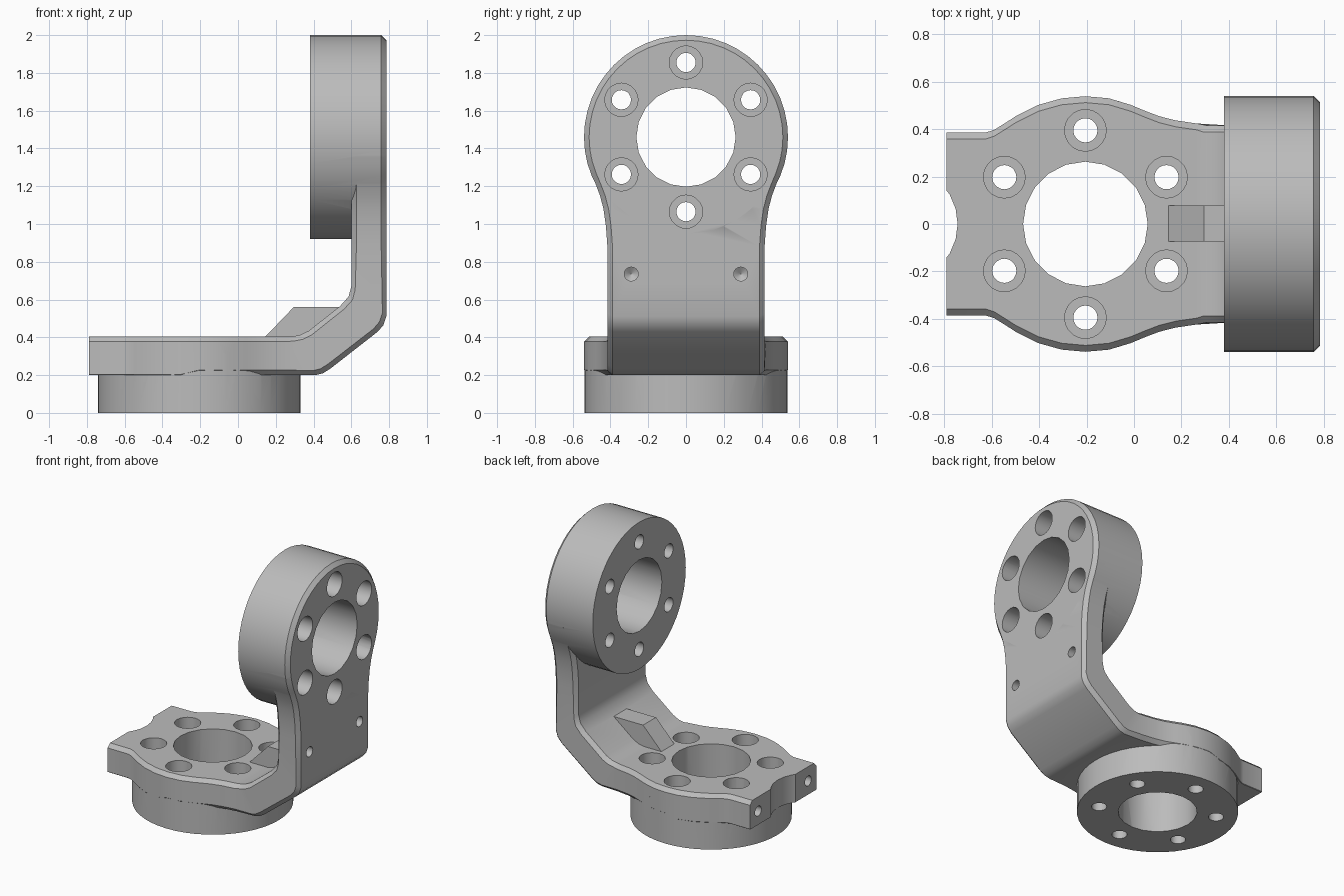
import bpy, bmesh, math
from mathutils import Matrix, Vector

if "Cube" in bpy.data.objects:
    bpy.data.objects.remove(bpy.data.objects["Cube"])

grey = bpy.data.materials.new("cast_grey")
grey.diffuse_color = (0.5, 0.5, 0.5, 1)
grey.use_nodes = True
grey.node_tree.nodes["Principled BSDF"].inputs["Base Color"].default_value = grey.diffuse_color


def loft(bm, rings):
    """Solid skinned through rings of equal point count, capped at both ends."""
    vs = [[bm.verts.new(p) for p in ring] for ring in rings]
    n = len(vs[0])
    for a, b in zip(vs, vs[1:]):
        for i in range(n):
            j = (i + 1) % n
            bm.faces.new((a[i], a[j], b[j], b[i]))
    bm.faces.new(vs[0][::-1])
    bm.faces.new(vs[-1])


def lathe(bm, profile, m, segs):
    """Solid of revolution from (radius, height) points, placed by matrix m."""
    angles = [2 * math.pi * i / segs for i in range(segs)]
    loft(bm, [[m @ Vector((r * math.cos(a), r * math.sin(a), h)) for a in angles]
              for r, h in profile])


def finish(bm, name):
    bmesh.ops.recalc_face_normals(bm, faces=bm.faces[:])
    me = bpy.data.meshes.new(name)
    bm.to_mesh(me)
    bm.free()
    me.materials.append(grey)
    ob = bpy.data.objects.new(name, me)
    bpy.context.collection.objects.link(ob)
    return ob


def combine(target, other, op):
    mod = target.modifiers.new(op.lower(), 'BOOLEAN')
    mod.operation, mod.object, mod.solver = op, other, 'EXACT'
    bpy.context.view_layer.objects.active = target
    bpy.ops.object.modifier_apply(modifier=mod.name)
    bpy.data.objects.remove(other)


CX, CZ = -0.205, 1.46                      # centres of lower and upper flanges
lower = Matrix.Translation((CX, 0, 0))
upper = Matrix.Translation((0, 0, CZ)) @ Matrix.Rotation(math.pi / 2, 4, 'Y')

# bent plate: stations of inner point, outer point, half width, outer chamfer
blend = [(0, .539), (.1, .53), (.19, .503), (.25, .478), (.31, .455), (.38, .437), (.47, .424)]
tail = [(.585, .385), (.42, .386), (.385, .397), (.34, .425), (.29, .457), (.2, .502), (.1, .53)]
inner = [(.29, .405), (.33, .413), (.375, .435), (.54, .565), (.585, .615), (.60, .67)]
outer = [(.41, .2), (.45, .21), (.49, .235), (.74, .43), (.77, .465), (.785, .51)]
stations = [((CX - d, .405), (CX - d, .2), w, .003) for d, w in tail]
stations += [((CX + d, .405), (CX + d, .2), w, .027) for d, w in blend]
stations += [(i, o, .416, .027) for i, o in zip(inner, outer)]
stations += [((.6, CZ - d), (.785, CZ - d), w, .027)
             for d, w in [(.58, .416)] + blend[::-1]]


def section(i, o, w, c):
    i, o = Vector(i), Vector(o)
    u = (o - i).normalized()
    half = [(i, w - .027), (i + u * .027, w), (o - u * c, w), (o, w - c)]
    return ([(p.x, y, p.y) for p, y in half] +
            [(p.x, -y, p.y) for p, y in half[::-1]])


bm = bmesh.new()
loft(bm, [section(*s) for s in stations])
bracket = finish(bm, "angle_bracket")

# lower flange boss
bm = bmesh.new()
lathe(bm, [(.537, 0), (.537, .3)], lower, 48)
combine(bracket, finish(bm, "lower_flange"), 'UNION')

# upper flange boss with chamfered outer rim
bm = bmesh.new()
lathe(bm, [(.54, .38), (.54, .758), (.513, .785)], upper, 48)
combine(bracket, finish(bm, "upper_flange"), 'UNION')

# small gusset in the inner corner
bm = bmesh.new()
rib = [(.1, .357), (.295, .56), (.6, .56), (.6, .4), (.45, .35)]
loft(bm, [[(x, y, z) for x, z in rib] for y in (-.073, .077)])
combine(bracket, finish(bm, "corner_gusset"), 'UNION')

# cutters: bores, counterbored bolt holes, drilled dimples, end notch
bm = bmesh.new()
for m, h0, step, h1, start in ((lower, -.05, .2, .6, 30), (upper, .3, .58, .85, 0)):
    lathe(bm, [(.263, h0), (.263, h1)], m, 20)
    for k in range(6):
        a = math.radians(start + 60 * k)
        hole = m @ Matrix.Translation((.395 * math.cos(a), .395 * math.sin(a), 0))
        lathe(bm, [(.051, h0), (.051, step), (.088, step), (.088, h1)], hole, 20)
for y in (-.29, .29):
    for x, z, s in ((.785, .735, 1), (-.79, .3, -1)):
        m = Matrix.Translation((x, y, z)) @ Matrix.Rotation(s * math.pi / 2, 4, 'Y')
        lathe(bm, [(.001, -.12), (.037, -.095), (.037, .05)], m, 16)
lathe(bm, [(.247, .1), (.247, .5)], Matrix.Translation((-.991, 0, 0)), 24)
combine(bracket, finish(bm, "hole_cutter"), 'DIFFERENCE')

# smooth curved walls, keep machined edges sharp
bracket.select_set(True)
bpy.context.view_layer.objects.active = bracket
bpy.ops.object.shade_smooth_by_angle(angle=math.radians(30))
